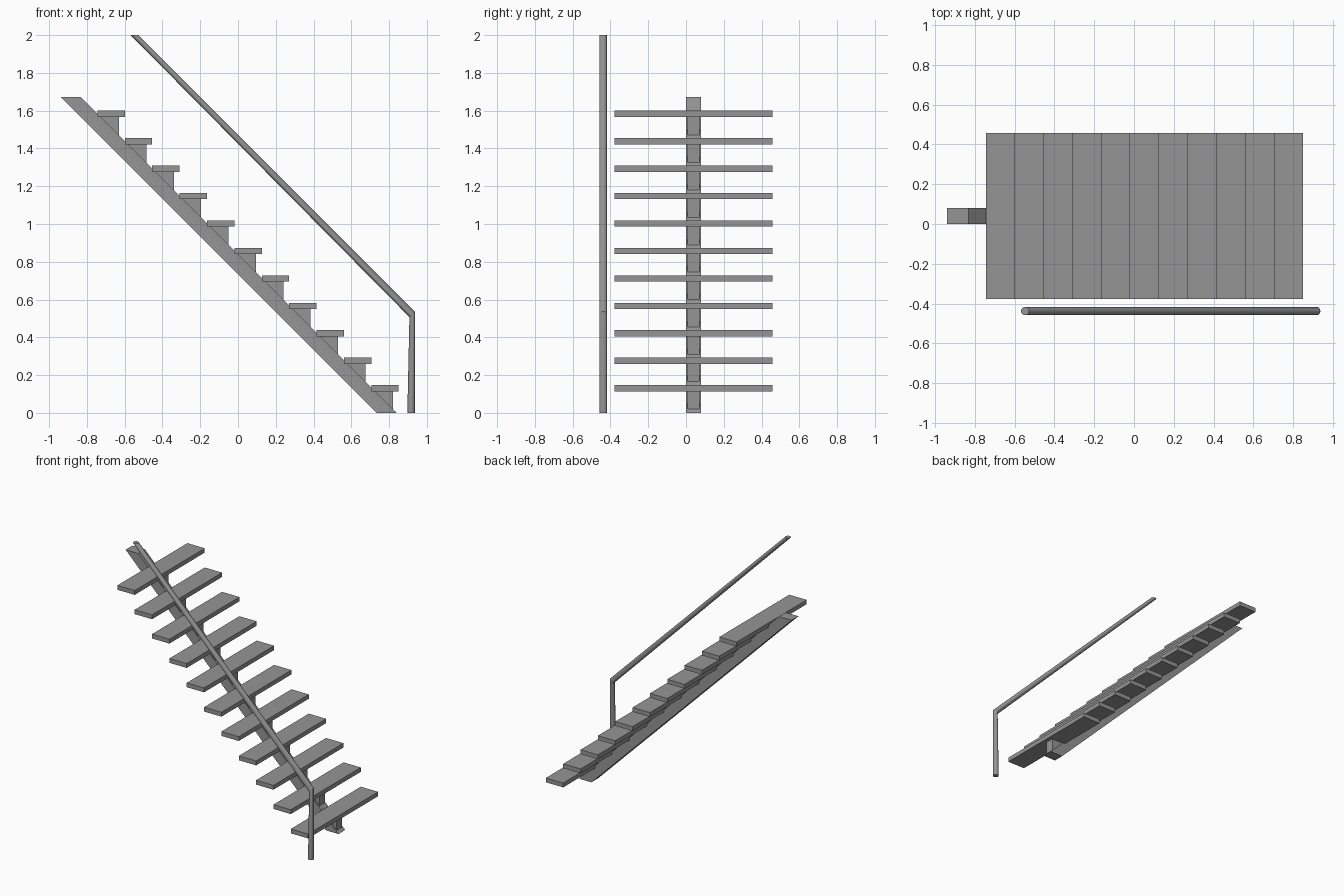
import bpy
import bmesh
import math
from mathutils import Matrix, Vector

cube = bpy.data.objects.get("Cube")
if cube:
    bpy.data.objects.remove(cube, do_unlink=True)

STEPS = 11
RUN = 0.145
RISE = 0.1453

grey = bpy.data.materials.new("neutral grey")
grey.use_nodes = True
grey.diffuse_color = (0.3, 0.3, 0.3, 1)
for node in grey.node_tree.nodes:
    if node.type == 'BSDF_PRINCIPLED':
        node.inputs["Base Color"].default_value = grey.diffuse_color


def finish(name, bm):
    bmesh.ops.recalc_face_normals(bm, faces=bm.faces)
    mesh = bpy.data.meshes.new(name)
    bm.to_mesh(mesh)
    bm.free()
    mesh.materials.append(grey)
    obj = bpy.data.objects.new(name, mesh)
    bpy.context.collection.objects.link(obj)
    return obj


def side_prism(name, profile, y0, y1):
    """Extrude an x-z outline between two y positions."""
    bm = bmesh.new()
    face = bm.faces.new([bm.verts.new((x, y0, z)) for x, z in profile])
    new = bmesh.ops.extrude_face_region(bm, geom=[face])["geom"]
    bmesh.ops.translate(bm, vec=(0, y1 - y0, 0),
                        verts=[v for v in new if isinstance(v, bmesh.types.BMVert)])
    return finish(name, bm)


# Central sloping beam, cut level at both ends
side_prism("central_beam",
           [(0.735, 0), (0.84, 0), (-0.833, 1.673), (-0.94, 1.673)], 0.0, 0.08)

# Treads and the narrower wedges that carry them
for i in range(STEPS):
    dx, dz = -i * RUN, i * RISE
    x0, x1 = 0.706 + dx, 0.851 + dx
    z0, z1 = 0.114 + dz, 0.147 + dz
    side_prism(f"tread_{i + 1}", [(x0, z0), (x1, z0), (x1, z1), (x0, z1)], -0.378, 0.458)
    riser = 0.82 + dx
    side_prism(f"tread_support_{i + 1}",
               [(riser, z0), (riser, 0.84 - riser), (0.84 - z0, z0)], 0.008, 0.072)

# Handrail: a tube through level end rings and a tilted ring at the bend
SIDES = 24
RADIUS = 0.0205
rings = [((0.917, -0.438, 0), 0),
         ((0.922, -0.438, 0.522), -45),
         ((-0.548, -0.438, 2), 0)]
bm = bmesh.new()
loops = []
for centre, tilt in rings:
    turn = Matrix.Rotation(math.radians(tilt), 3, 'Y')
    loop = []
    for k in range(SIDES):
        a = math.tau * k / SIDES
        offset = turn @ Vector((math.cos(a), math.sin(a), 0)) * RADIUS
        loop.append(bm.verts.new(Vector(centre) + offset))
    loops.append(loop)
for low, high in zip(loops, loops[1:]):
    for k in range(SIDES):
        n = (k + 1) % SIDES
        bm.faces.new((low[k], low[n], high[n], high[k]))
bm.faces.new(loops[0])
bm.faces.new(loops[-1])
rail = finish("handrail", bm)

bpy.ops.object.select_all(action='DESELECT')
rail.select_set(True)
bpy.context.view_layer.objects.active = rail
bpy.ops.object.shade_smooth_by_angle(angle=math.radians(30))
